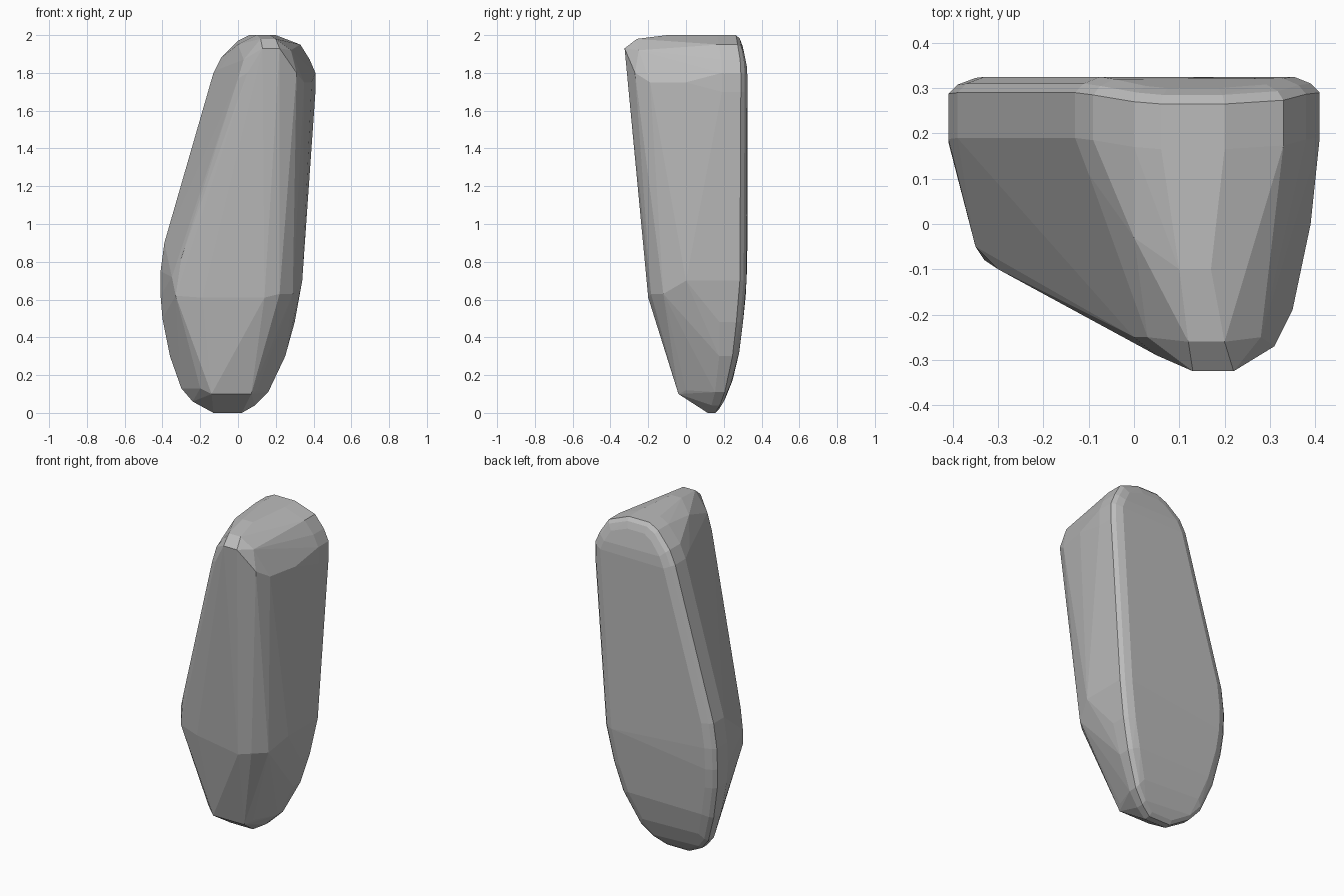
import bpy
import bmesh

# Remove the default cube if the scene has it
default_cube = bpy.data.objects.get("Cube")
if default_cube:
    bpy.data.objects.remove(default_cube, do_unlink=True)

# Single stone grey for the whole boulder
stone = bpy.data.materials.new("stone grey")
stone.use_nodes = True
grey = (0.5, 0.5, 0.5, 1)
stone.diffuse_color = grey
stone.node_tree.nodes["Principled BSDF"].inputs["Base Color"].default_value = grey

# Widest outline of the stone, as (x, z)
outline = [
    (.41, 1.8), (.41, 1.7), (.34, .7), (.3, .48), (.25, .3), (.16, .11),
    (.09, .04), (.02, 0), (-.13, 0), (-.24, .06), (-.3, .13), (-.36, .3),
    (-.4, .5), (-.41, .62), (-.41, .75), (-.39, .9), (-.13, 1.8),
    (-.09, 1.88), (0, 1.97), (.06, 2), (.2, 2), (.33, 1.95), (.38, 1.87),
]

# Depth of the back face at each height, as (z, y)
back_profile = [(0, .19), (.05, .22), (.2, .27), (.6, .315), (.8, .325), (1.85, .325), (2, .3)]

# Corners of the front: crown, shoulders, waist and toe
crown = [
    (.13, -.325, 1.93), (.22, -.325, 1.93), (.12, -.26, 1.98), (.2, -.26, 1.98),
    (.1, -.1, 2), (.17, -.1, 2), (.28, -.25, 1.92), (0, -.03, 1.95),
]
shoulders = [
    (.31, -.27, 1.8), (.35, -.19, 1.75), (.39, 0, 1.75), (.03, -.25, 1.87),
    (.05, -.29, 1.8), (0, -.25, 1.77), (-.1, .11, 1.82), (-.05, 0, 1.86),
]
waist = [
    (-.35, -.05, .72), (-.33, -.08, .62), (-.3, -.1, .82), (-.19, -.125, .61),
    (.14, -.2, .61), (.22, -.185, .63), (.29, -.12, .63), (.34, 0, .7),
]
toe = [(-.2, 0, .13), (-.14, -.04, .1), (.07, -.04, .1), (.1, 0, .12)]


def back_depth(z):
    """Interpolate the back profile at height z."""
    for (low, y_low), (high, y_high) in zip(back_profile, back_profile[1:]):
        if z <= high:
            return y_low + (y_high - y_low) * (z - low) / (high - low)
    return back_profile[-1][1]


def rim_points():
    """Straight side band plus a two-step rounded edge around the back."""
    for x, z in outline:
        back = back_depth(z)
        # the band is wide along the sides and narrow at the toe
        band = min(.1, .04 + z * .1)
        for inset, depth in ((0, band + .035), (0, .035), (.02, .015), (.06, 0)):
            centre_x, centre_z = z * .09 - .05, min(max(z, .4), 1.7)
            dx, dz = centre_x - x, centre_z - z
            reach = max((dx * dx + dz * dz) ** .5, .01)
            yield (x + dx / reach * inset, back - depth, z + dz / reach * inset)


# Wrap every corner in one faceted convex skin
mesh = bpy.data.meshes.new("boulder")
bm = bmesh.new()
for corner in [*rim_points(), *crown, *shoulders, *waist, *toe]:
    bm.verts.new(corner)
hull = bmesh.ops.convex_hull(bm, input=bm.verts)
unused = {e for key in ("geom_interior", "geom_unused") for e in hull[key]
          if isinstance(e, bmesh.types.BMVert)}
bmesh.ops.delete(bm, geom=list(unused), context="VERTS")

# Merge nearly flat neighbours into broad facets
bmesh.ops.dissolve_limit(bm, angle_limit=.035, verts=bm.verts, edges=bm.edges)
bmesh.ops.recalc_face_normals(bm, faces=bm.faces)
bm.to_mesh(mesh)
bm.free()

mesh.materials.append(stone)
boulder = bpy.data.objects.new("boulder", mesh)
bpy.context.collection.objects.link(boulder)
